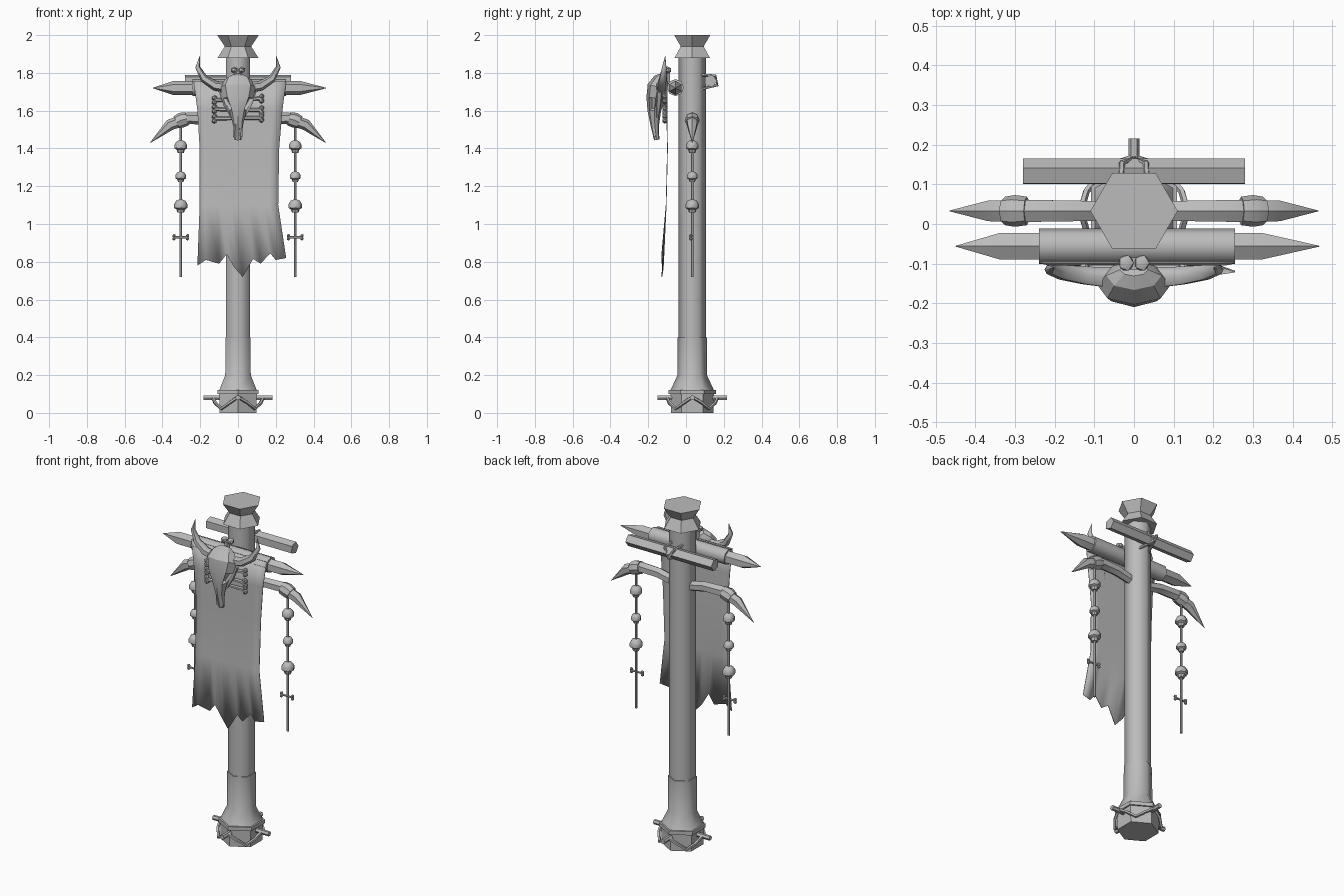
import bpy, bmesh, math
from mathutils import Vector, Matrix

if "Cube" in bpy.data.objects:
    bpy.data.objects.remove(bpy.data.objects["Cube"], do_unlink=True)

mat = bpy.data.materials.new("plain grey")
mat.use_nodes = True
GREY = (0.5, 0.5, 0.5, 1)
mat.diffuse_color = GREY
mat.node_tree.nodes["Principled BSDF"].inputs["Base Color"].default_value = GREY

CY = 0.033                      # depth of the pole axis
X, Y, Z = Vector((1, 0, 0)), Vector((0, 1, 0)), Vector((0, 0, 1))
QUARTER = math.pi / 2


def tube(bm, pts, radii, n=6, ref=Y, roll=0.0):
    """Loft a ring of n points along a path; a radius may be (across, along ref)."""
    pts = [Vector(p) for p in pts]
    rings = []
    for i, p in enumerate(pts):
        t = pts[min(i + 1, len(pts) - 1)] - pts[max(i - 1, 0)]
        u = ref.cross(t).normalized()
        v = t.cross(u).normalized()
        r = radii[i] if isinstance(radii[i], tuple) else (radii[i], radii[i])
        angles = [roll + math.tau * k / n for k in range(n)]
        rings.append([bm.verts.new(p + u * r[0] * math.cos(a) + v * r[1] * math.sin(a))
                      for a in angles])
    for a, b in zip(rings, rings[1:]):
        for k in range(n):
            bm.faces.new((a[k], a[(k + 1) % n], b[(k + 1) % n], b[k]))
    bm.faces.new(rings[0][::-1])
    bm.faces.new(rings[-1])


def post(bm, profile, n=6, roll=QUARTER, x=0, y=CY):
    """Upright loft from (height, radius) pairs."""
    tube(bm, [(x, y, z) for z, r in profile], [r for z, r in profile], n, Y, roll)


def ball(bm, centre, r, scale=(1, 1, 1)):
    m = Matrix.Translation(centre) @ Matrix.Diagonal((*scale, 1))
    bmesh.ops.create_icosphere(bm, subdivisions=1, radius=r, matrix=m)


def bone(bm, c, half, r, tilt=0.0):
    """Level bone with two knobs at each end."""
    c = Vector(c)
    d = Vector((half, 0, tilt))
    tube(bm, [c - d, c, c + d], [r * 1.2, r, r * 1.2])
    for s in (-1, 1):
        for k in (-1, 1):
            ball(bm, c + d * s + Z * k * r * 1.3, r * 1.7)


def finish(bm, name, angle=40):
    bmesh.ops.recalc_face_normals(bm, faces=bm.faces)
    me = bpy.data.meshes.new(name)
    bm.to_mesh(me)
    bm.free()
    ob = bpy.data.objects.new(name, me)
    me.materials.append(mat)
    bpy.context.collection.objects.link(ob)
    if angle:
        bpy.ops.object.select_all(action='DESELECT')
        ob.select_set(True)
        bpy.context.view_layer.objects.active = ob
        bpy.ops.object.shade_smooth_by_angle(angle=math.radians(angle))
    return ob


# Pole, foot sleeve, foot ring and cap
bm = bmesh.new()
post(bm, [(0.1, 0.072), (1.9, 0.072)])
finish(bm, "pole", 65)
bm = bmesh.new()
post(bm, [(0.12, 0.115), (0.2, 0.078), (0.4, 0.077)])
finish(bm, "foot_sleeve", 65)
bm = bmesh.new()
post(bm, [(0, 0.112), (0.1, 0.115), (0.1, 0.125), (0.122, 0.125), (0.122, 0.11)])
finish(bm, "foot_block", 0)
bm = bmesh.new()
post(bm, [(1.88, 0.108), (1.94, 0.07), (2, 0.11), (2, 0.098), (1.985, 0.092)], roll=0)
finish(bm, "cap", 0)

# Four pegs round the foot with a rope sagging between them
bm = bmesh.new()
for d in (X, -X, Y, -Y):
    c = Vector((0, CY, 0.08))
    tube(bm, [c + d * 0.06, c + d * 0.183], [0.014, 0.014], 6, Z)
finish(bm, "foot_pegs")
bm = bmesh.new()
for q in range(4):
    path = []
    for f, r, z in ((0, 0.135, 0.085), (0.25, 0.13, 0.055), (0.5, 0.125, 0.022),
                    (0.75, 0.13, 0.05), (1, 0.135, 0.085)):
        a = (q + f) * QUARTER
        path.append((r * math.cos(a), CY + r * math.sin(a), z))
    tube(bm, path, [0.009] * 5, 5, Z)
finish(bm, "foot_rope")

# Sharpened front beam, its cloth wrap, and the plain rear beam
bm = bmesh.new()
tube(bm, [(x, -0.056, 1.72) for x in (-0.45, -0.34, 0.325, 0.468)],
     [0.001, 0.038, 0.038, 0.001], 6)
finish(bm, "front_beam", 30)
bm = bmesh.new()
tube(bm, [(-0.24, -0.056, 1.722), (0.255, -0.056, 1.722)], [0.045, 0.045], 8)
finish(bm, "banner_wrap", 50)
bm = bmesh.new()
tube(bm, [(-0.28, 0.13, 1.757), (0.28, 0.13, 1.757)], [0.035, 0.035], 5, Y, 0.3)
finish(bm, "rear_beam", 0)
bm = bmesh.new()
for s in (-1, 1):
    tube(bm, [(s * 0.035, 0.08, 1.715), (0, 0.165, 1.735), (-s * 0.03, 0.155, 1.785),
              (-s * 0.035, 0.085, 1.79)], [0.008] * 4, 5, X)
finish(bm, "rear_lashing")

# Ragged hanging banner
bm = bmesh.new()
hem = [(-0.215, 0.78), (-0.17, 0.81), (-0.1, 0.79), (-0.06, 0.84), (-0.02, 0.77),
       (0.025, 0.72), (0.08, 0.815), (0.12, 0.79), (0.17, 0.845), (0.2, 0.81), (0.255, 0.82)]
rows = [(1.755, -0.235, 0.255, -0.1), (1.6, -0.215, 0.235, -0.104),
        (1.4, -0.203, 0.218, -0.1), (1.1, -0.203, 0.213, -0.107)]
grid = [[bm.verts.new((a + (b - a) * (x + 0.215) / 0.47, y, z)) for x, _ in hem]
        for z, a, b, y in rows]
grid.append([bm.verts.new((x, -0.122 - 0.008 * (i % 2), z)) for i, (x, z) in enumerate(hem)])
for a, b in zip(grid, grid[1:]):
    for k in range(len(hem) - 1):
        bm.faces.new((a[k], b[k], b[k + 1], a[k + 1]))
cloth = finish(bm, "banner")
cloth.modifiers.new("thickness", 'SOLIDIFY').thickness = 0.004

# Drooping tusks with rope collars, and charm strings hung from them
for side, s in (("left", 1), ("right", -1)):
    bm = bmesh.new()
    tube(bm, [(s * x, CY, z) for x, z in ((0.05, 1.535), (0.15, 1.557), (0.26, 1.56),
                                         (0.36, 1.525), (0.465, 1.43))],
         [0.027, 0.03, 0.032, 0.03, 0.001])
    finish(bm, side + "_tusk", 35)
    bm = bmesh.new()
    tube(bm, [(s * x, CY, z) for x, z in ((0.27, 1.557), (0.3, 1.55), (0.325, 1.538))],
         [0.036, 0.04, 0.036], 8)
    finish(bm, side + "_collar")

    bm = bmesh.new()
    post(bm, [(0.72, 0.007), (1.53, 0.007)], 6, x=s * 0.303)
    finish(bm, side + "_string")
    bm = bmesh.new()
    for z, r in ((1.41, 0.033), (1.25, 0.028), (1.095, 0.035)):
        post(bm, [(z - r, r * 0.5), (z - r * 0.5, r * 0.65), (z - r * 0.3, r),
                  (z + r * 0.3, r), (z + r * 0.8, r * 0.7), (z + r, r * 0.25)], 8, x=s * 0.303)
    finish(bm, side + "_charms")
    bm = bmesh.new()
    bone(bm, (s * 0.303, CY - 0.008, 0.93), 0.036, 0.006)
    finish(bm, side + "_charm_bone")

# Three bones laid across the banner
bm = bmesh.new()
for z, tilt in ((1.66, 0.004), (1.605, -0.003), (1.56, 0.002)):
    bone(bm, (0, -0.112, z), 0.125, 0.009, tilt)
finish(bm, "banner_bones")

# Horned skull: long face with sunken eye sockets
bm = bmesh.new()
tube(bm, [(0, -0.155, 1.445), (0, -0.165, 1.52), (0, -0.168, 1.6), (0, -0.16, 1.665),
          (0, -0.15, 1.725), (0, -0.13, 1.765), (0, -0.115, 1.785)],
     [(0.018, 0.014), (0.026, 0.022), (0.045, 0.036), (0.08, 0.05), (0.095, 0.055),
      (0.07, 0.042), (0.035, 0.02)], 8, Y, QUARTER)
bm.normal_update()
sockets = [f for f in bm.faces
           if 1.6 < f.calc_center_median().z < 1.67 and abs(f.calc_center_median().x) > 0.03
           and f.calc_center_median().y < -0.165]
bmesh.ops.recalc_face_normals(bm, faces=bm.faces)
bmesh.ops.inset_individual(bm, faces=[f for f in sockets if abs(f.normal.x) > 0.6],
                           thickness=0.01, depth=-0.015)
finish(bm, "skull", 30)

bm = bmesh.new()
for s in (-1, 1):
    tube(bm, [(s * x, y, z) for x, y, z in ((0.05, -0.135, 1.722), (0.12, -0.13, 1.732),
                                           (0.18, -0.122, 1.77), (0.213, -0.115, 1.83),
                                           (0.202, -0.11, 1.89))],
         [0.03, 0.026, 0.021, 0.013, 0.001])
finish(bm, "horns", 60)
bm = bmesh.new()
for s in (-1, 1):       # cheek bones and nostril ridges
    tube(bm, [(s * 0.085, -0.14, 1.7), (s * 0.062, -0.145, 1.63), (s * 0.03, -0.15, 1.56)],
         [0.016, 0.014, 0.005], 5)
    tube(bm, [(s * 0.01, -0.175, 1.53), (s * 0.018, -0.165, 1.46)], [0.012, 0.008], 5)
finish(bm, "skull_ridges")

# Knobbed bone that pins the skull to the beam
bm = bmesh.new()
tube(bm, [(0, -0.1, 1.74), (0, -0.1, 1.81)], [0.016, 0.018])
for s in (-1, 1):
    ball(bm, (s * 0.02, -0.098, 1.815), 0.021, (1, 1.1, 0.9))
finish(bm, "skull_pin")
